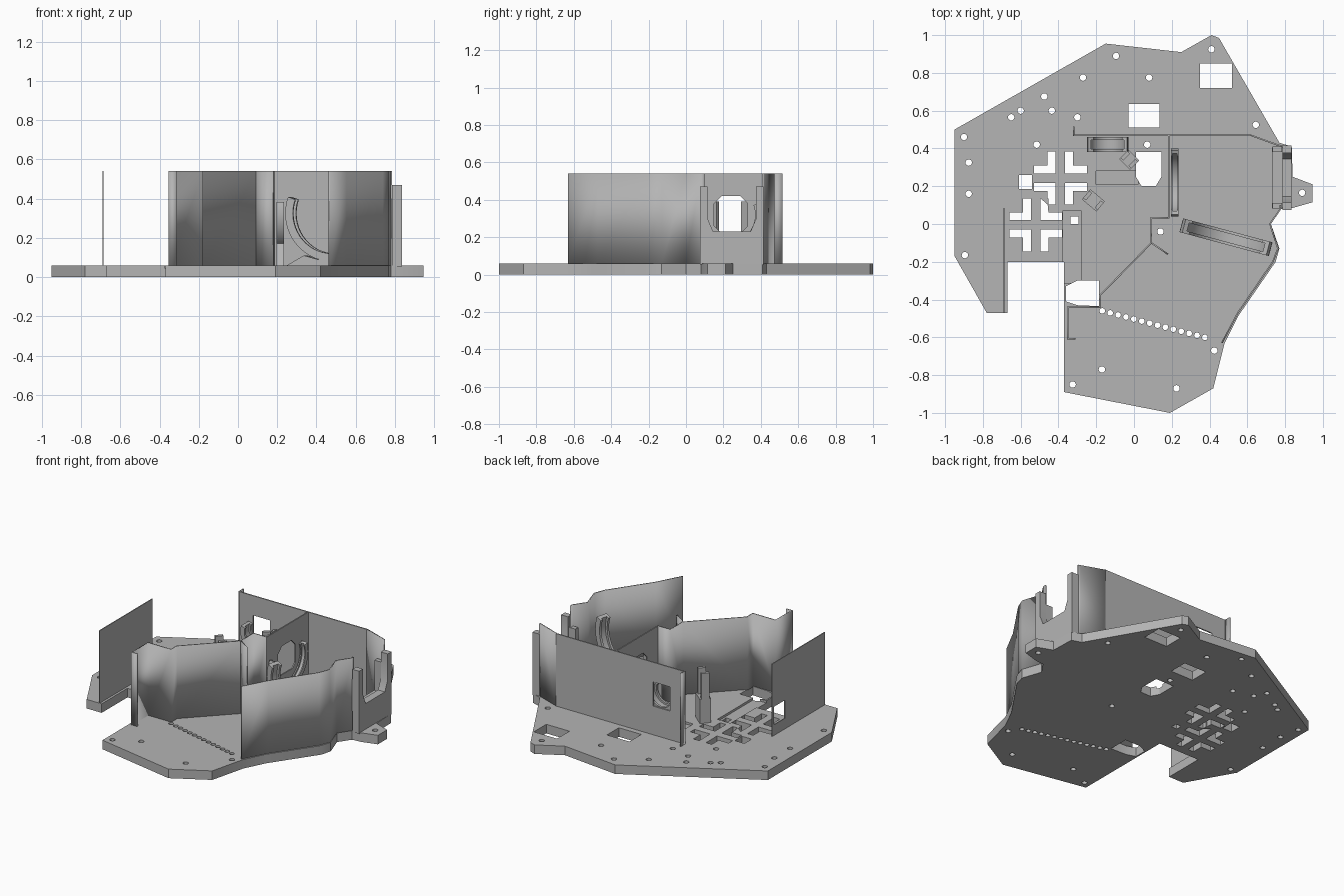
import bpy
import bmesh
from math import sin, cos, pi, radians
from mathutils import Matrix

old = bpy.data.objects.get("Cube")
if old:
    bpy.data.objects.remove(old, do_unlink=True)

FLOOR, TOP = .06, .54
parts = []

grey = bpy.data.materials.new("plain grey")
grey.use_nodes = True
colour = (.46, .46, .46, 1)
grey.diffuse_color = colour
grey.node_tree.nodes["Principled BSDF"].inputs["Base Color"].default_value = colour


def add_mesh(name, bm):
    """Turn a bmesh into a finished grey object."""
    bmesh.ops.remove_doubles(bm, verts=bm.verts, dist=.00005)
    bmesh.ops.recalc_face_normals(bm, faces=bm.faces)
    mesh = bpy.data.meshes.new(name)
    bm.to_mesh(mesh)
    bm.free()
    mesh.materials.clear()
    mesh.materials.append(grey)
    obj = bpy.data.objects.new(name, mesh)
    bpy.context.collection.objects.link(obj)
    parts.append(obj)
    return obj


def sheet(name, loops, thick, matrix):
    """Flat sheet from an outline followed by hole loops, thickened both ways."""
    curve = bpy.data.curves.new(name + " outline", 'CURVE')
    curve.dimensions, curve.fill_mode = '2D', 'BOTH'
    curve.extrude = thick / 2
    for loop in loops:
        spline = curve.splines.new('POLY')
        spline.points.add(len(loop) - 1)
        for point, (x, y) in zip(spline.points, loop):
            point.co = (x, y, 0, 1)
        spline.use_cyclic_u = True
    helper = bpy.data.objects.new(name + " outline", curve)
    bpy.context.collection.objects.link(helper)
    graph = bpy.context.evaluated_depsgraph_get()
    mesh = bpy.data.meshes.new_from_object(helper.evaluated_get(graph))
    bm = bmesh.new()
    bm.from_mesh(mesh)
    bm.transform(matrix)
    bpy.data.objects.remove(helper, do_unlink=True)
    bpy.data.curves.remove(curve)
    bpy.data.meshes.remove(mesh)
    return add_mesh(name, bm)


def upright(x, y, yaw=0):
    """Frame for a standing sheet: first axis along the yaw, second axis up."""
    return (Matrix.Translation((x, y, 0)) @ Matrix.Rotation(radians(yaw), 4, 'Z')
            @ Matrix.Rotation(pi / 2, 4, 'X'))


def rect(x0, x1, y0, y1):
    return [(x0, y0), (x1, y0), (x1, y1), (x0, y1)]


def arc(r, start, end, steps, cx=0, cy=0):
    angles = [radians(start + (end - start) * i / steps) for i in range(steps + 1)]
    return [(cx + r * cos(a), cy + r * sin(a)) for a in angles]


def circle(x, y, r=.017):
    return arc(r, 0, 360, 16, x, y)[:-1]


def wall(name, path, thick=.008):
    """Thin folded wall standing on the plate."""
    bm = bmesh.new()
    low = [bm.verts.new((x, y, FLOOR - .005)) for x, y in path]
    high = [bm.verts.new((x, y, TOP)) for x, y in path]
    for i in range(len(path) - 1):
        bm.faces.new((low[i], low[i + 1], high[i + 1], high[i]))
    obj = add_mesh(name, bm)
    mod = obj.modifiers.new("thickness", 'SOLIDIFY')
    mod.thickness, mod.offset, mod.use_even_offset = thick, 0, True


def box(name, x, y, yaw, size, z0, z1):
    bm = bmesh.new()
    bmesh.ops.create_cube(bm, size=1)
    bm.transform(Matrix.Translation((x, y, (z0 + z1) / 2))
                 @ Matrix.Rotation(radians(yaw), 4, 'Z')
                 @ Matrix.Diagonal((*size, z1 - z0, 1)))
    return add_mesh(name, bm)


def cradle(name, x, y, yaw, r, zc, thick, band=.03):
    """Open ring seat with two retaining flanges and a foot."""
    frame = upright(x, y, yaw)
    for label, inner, depth, shift in (("seat", r - band * .6, thick, 0),
                                       ("front flange", r - band, thick * .2, .4),
                                       ("back flange", r - band, thick * .2, -.4)):
        ring = arc(r, 160, 380, 32, 0, zc) + arc(inner, 380, 160, 32, 0, zc)
        sheet(name + " " + label, [ring], depth,
              frame @ Matrix.Translation((0, 0, shift * thick)))
    low = zc - r + .01
    foot = [(-r, FLOOR - .005), (r, FLOOR - .005), (r * .6, low + .02),
            (r * .3, low), (-r * .3, low), (-r * .6, low + .02)]
    sheet(name + " foot", [foot], thick, frame)


# Base plate outline
outline = [(-.95, .5), (-.15, .955), (.25, .91), (.41, 1), (.45, .985), (.77, .43),
           (.835, .41), (.84, .25), (.945, .21), (.945, .115), (.84, .085), (.78, .08),
           (.725, 0), (.77, -.13), (.75, -.2), (.55, -.49), (.48, -.63), (.42, -.87),
           (.19, -1), (-.37, -.89), (-.37, -.2), (-.67, -.2), (-.67, -.47),
           (-.78, -.47), (-.95, -.17)]

# Openings in the plate
holes = [rect(.35, .52, .72, .85), rect(-.03, .135, .51, .635),
         rect(-.335, -.295, 0, .04), rect(-.61, -.54, .185, .26),
         [(.01, .38), (.145, .38), (.145, .25), (.115, .2), (.04, .2), (.01, .25)],
         [(-.36, -.33), (-.3, -.3), (-.185, -.3), (-.185, -.435), (-.3, -.43), (-.36, -.41)]]

# Corner slots that leave cross shaped bars
for cx, cy in ((-.52, -.005), (-.39, .243)):
    for sx in (-1, 1):
        for sy in (-1, 1):
            a, b, c = .025, .067, .14
            corner = [(a, a), (c, a), (c, b), (b, b), (b, c), (a, c)]
            holes.append([(cx + sx * u, cy + sy * v) for u, v in corner])

# Screw holes and the diagonal row of small holes
screws = [(.41, .925), (-.095, .89), (-.27, .775), (.08, .775), (-.475, .675), (-.6, .6),
          (-.65, .565), (-.435, .6), (-.3, .565), (-.9, .46), (-.515, .42), (-.875, .325),
          (-.875, .16), (-.895, -.165), (.645, .525), (.07, .42), (.89, .165),
          (.14, -.04), (-.325, -.85), (-.17, -.77), (.225, -.87), (.425, -.67)]
holes += [circle(x, y) for x, y in screws]
holes += [circle(-.168 + .0418 * i, -.46 - .0108 * i, .015) for i in range(14)]
plate = sheet("base plate", [outline] + holes, FLOOR, Matrix.Translation((0, 0, FLOOR / 2)))

# Shallow cable channels
for name, x, y, size in (("long channel cutter", -.328, -.12, (.095, .385)),
                         ("short channel cutter", -.09, .245, (.22, .07))):
    cutter = box(name, x, y, 0, size, FLOOR - .015, FLOOR + .02)
    parts.remove(cutter)
    cutter.hide_render = True
    cutter.hide_set(True)
    cut = plate.modifiers.new(name, 'BOOLEAN')
    cut.object, cut.operation, cut.solver = cutter, 'DIFFERENCE', 'EXACT'

# Walls with openings
sheet("back wall", [rect(-.32, .62, FLOOR - .005, TOP), rect(-.215, -.09, .25, .41)],
      .008, upright(0, .47))
wall("back wall lip", [(-.32, .515), (-.32, .466)])
wall("back wall bend", [(.618, .47), (.77, .415), (.785, .41)])
sheet("side screen", [rect(-.47, .085, FLOOR - .005, TOP), rect(-.05, .065, .13, .25)],
      .006, upright(-.688, 0, 90))
octagon = [(.15, .26), (.18, .23), (.3, .23), (.33, .26),
           (.33, .38), (.29, .42), (.19, .42), (.15, .38)]
sheet("octagon wall", [rect(.03, .466, FLOOR - .005, TOP), octagon],
      .008, upright(.185, 0, 90))

# Folded walls
wall("front wall", [(-.31, -.608), (-.35, -.608), (-.35, -.44), (-.182, -.44),
                    (-.182, -.38), (.092, -.1), (.092, .032), (.188, .032)])
wall("front wall fin", [(.092, -.1), (.18, -.16)])
wall("curved side wall", [(.465, -.63), (.55, -.47), (.735, -.2), (.762, -.13),
                          (.72, 0), (.775, .08), (.775, .1)])

# Ring seats
cradle("large cradle", .487, -.07, -15, .245, .325, .075, .04)
cradle("inner cradle", .215, .22, 90, .18, .32, .04)
cradle("back cradle", -.14, .42, 0, .11, .33, .08)

# Side holder with two posts and a low sill
half = [(.17, FLOOR - .005), (.17, .47), (.13, .47), (.13, .3), (.1, .23)]
holder = half + [(-x, z) for x, z in reversed(half)]
sheet("side holder", [holder], .05, upright(.81, .245, 90))
sheet("side holder sill", [rect(-.16, .16, FLOOR - .005, .2)], .055, upright(.758, .245, 90))
for sign in (-1, 1):
    box("side holder clip", .758, .245 + sign * .15, 0, (.05, .03), .19, .4)

# Small angled posts
for name, x, y, yaw, w in (("upper post", -.025, .34, -45, .08),
                           ("lower post", -.215, .125, -40, .1)):
    turn = radians(yaw)
    box(name + " base", x, y, yaw, (w, .07), FLOOR - .005, .22)
    for sign in (-1, 1):
        shift = sign * (w / 2 - .01)
        box(name + " upright", x + shift * cos(turn), y + shift * sin(turn), yaw,
            (.02, .05), .2, .39)

# Smooth the arcs while keeping hard edges
bpy.ops.object.select_all(action='DESELECT')
for obj in parts:
    obj.select_set(True)
bpy.context.view_layer.objects.active = plate
bpy.ops.object.shade_smooth_by_angle(angle=radians(25))
